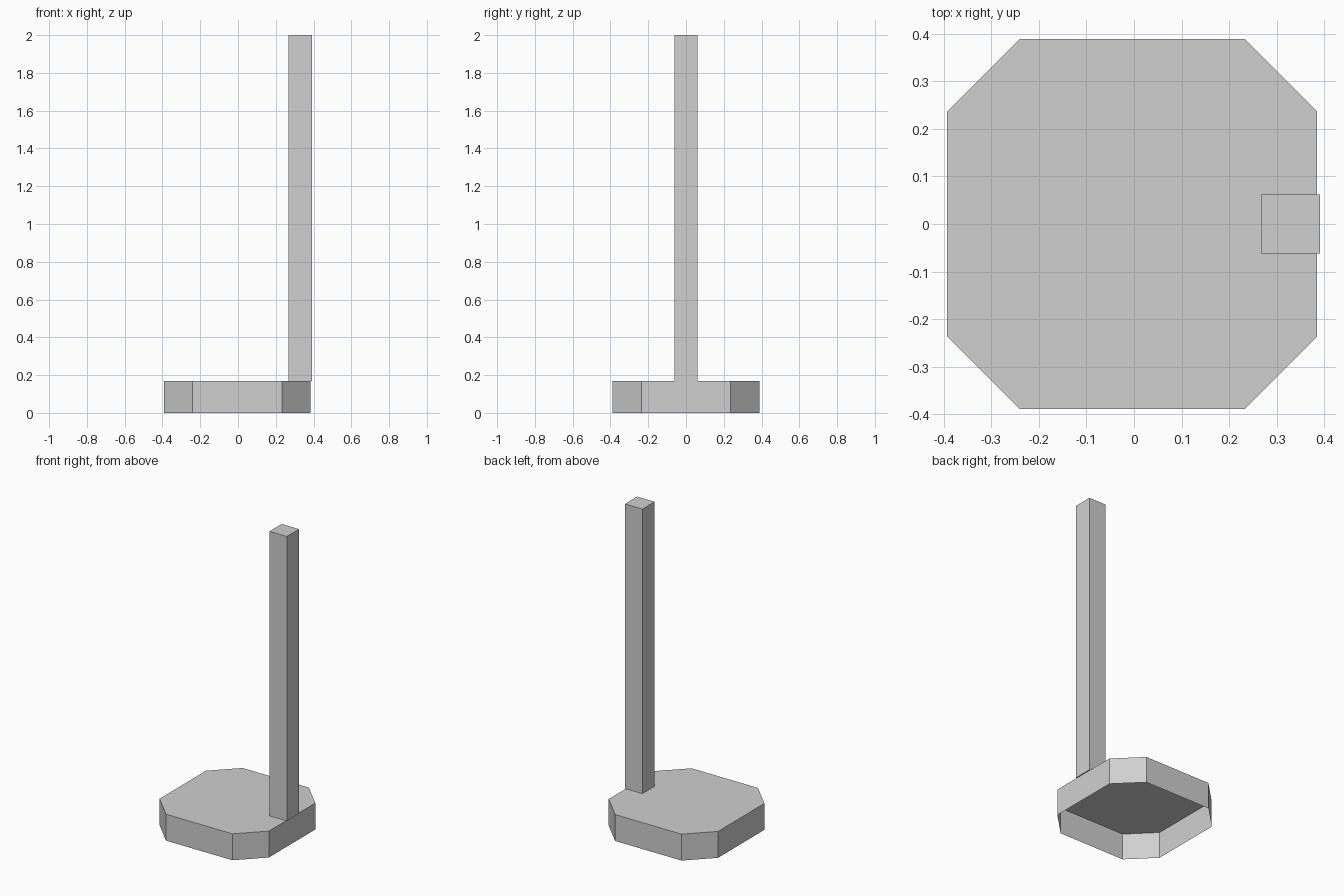
import bpy
import bmesh

# Remove the default cube
cube = bpy.data.objects.get("Cube")
if cube:
    bpy.data.objects.remove(cube, do_unlink=True)

# Single plain material
GREY = (0.63, 0.63, 0.63, 1.0)
grey = bpy.data.materials.new("light_grey")
grey.use_nodes = True
grey.diffuse_color = GREY
grey.node_tree.nodes["Principled BSDF"].inputs["Base Color"].default_value = GREY


def prism(name, outline, bottom, top, open_below=False):
    """Extrude a counter-clockwise outline upwards into a flat-shaded part."""
    bm = bmesh.new()
    floor = bm.faces.new([bm.verts.new((x, y, bottom)) for x, y in outline])
    result = bmesh.ops.extrude_face_region(bm, geom=[floor], use_keep_orig=True)
    raised = [g for g in result["geom"] if isinstance(g, bmesh.types.BMVert)]
    bmesh.ops.translate(bm, verts=raised, vec=(0, 0, top - bottom))
    bmesh.ops.recalc_face_normals(bm, faces=bm.faces)
    if open_below:
        bmesh.ops.delete(bm, geom=[floor], context="FACES_ONLY")
    mesh = bpy.data.meshes.new(name)
    bm.to_mesh(mesh)
    bm.free()
    mesh.materials.append(grey)
    obj = bpy.data.objects.new(name, mesh)
    bpy.context.collection.objects.link(obj)
    return obj


def chamfered_square(centre_x, half, flat):
    """Square outline with cut corners, counter-clockwise."""
    quarter = [(half, -flat), (half, flat)]
    points = []
    for _ in range(4):
        points += quarter
        quarter = [(-y, x) for x, y in quarter]
    return [(centre_x + x, y) for x, y in points]


# Base: hollow octagonal cap, open underneath
BASE_TOP = 0.17
prism("base", chamfered_square(-0.004, 0.389, 0.236), 0, BASE_TOP, open_below=True)

# Post: square upright, slightly overhanging the base edge
x0, x1, half_depth = 0.267, 0.391, 0.062
prism("post",
      [(x0, -half_depth), (x1, -half_depth), (x1, half_depth), (x0, half_depth)],
      BASE_TOP, 2.0)
